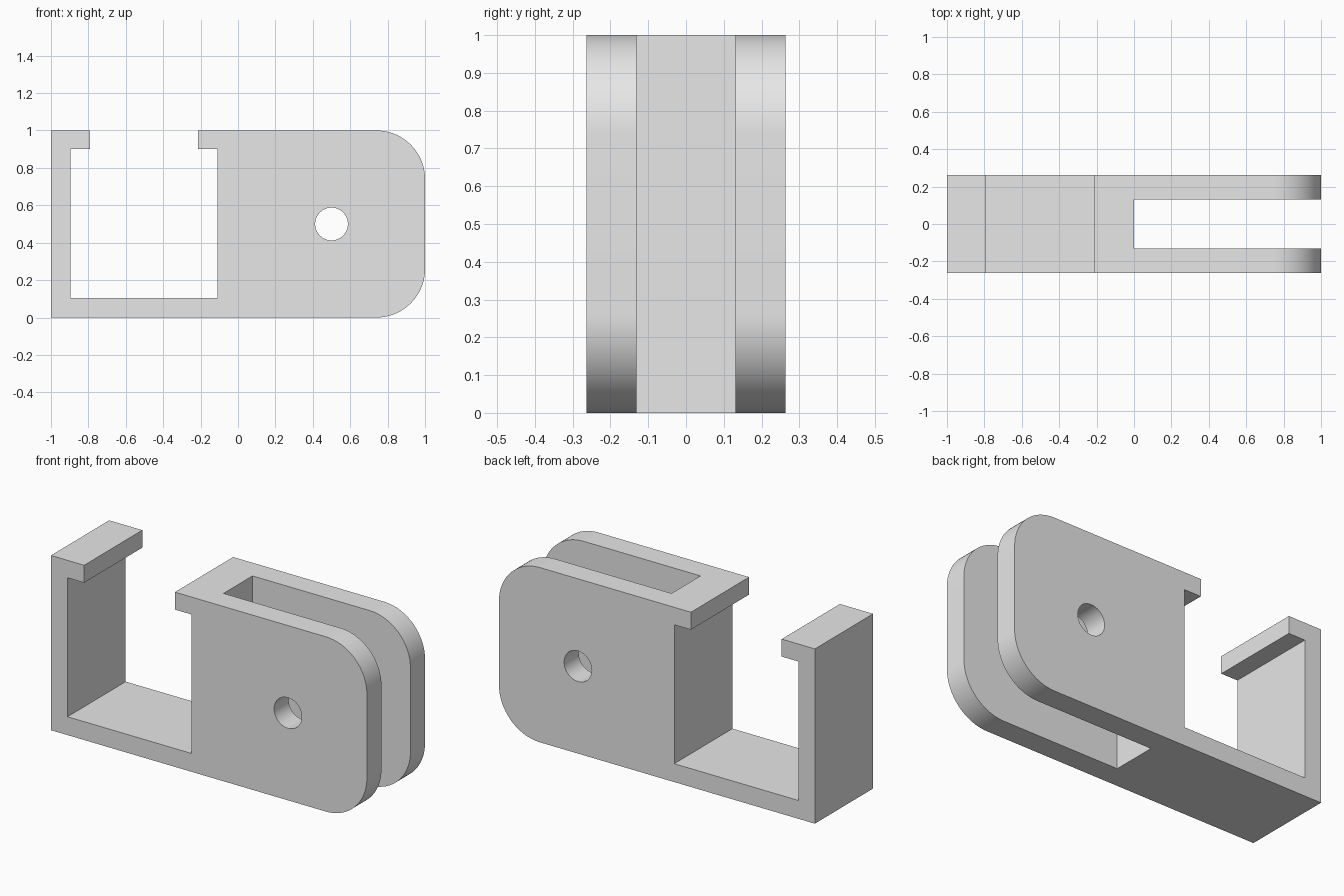
import bpy, bmesh, math
from mathutils import Matrix

cube = bpy.data.objects.get("Cube")
if cube:
    bpy.data.objects.remove(cube, do_unlink=True)

HALF_DEPTH = 0.263
SLOT_HALF = 0.131
RADIUS = 0.26

grey = bpy.data.materials.new("light_grey")
grey.use_nodes = True
grey.diffuse_color = (0.8, 0.8, 0.8, 1)
grey.node_tree.nodes["Principled BSDF"].inputs["Base Color"].default_value = (0.8, 0.8, 0.8, 1)


def make_object(name, bm):
    bmesh.ops.recalc_face_normals(bm, faces=bm.faces)
    mesh = bpy.data.meshes.new(name)
    bm.to_mesh(mesh)
    bm.free()
    mesh.materials.append(grey)
    obj = bpy.data.objects.new(name, mesh)
    bpy.context.collection.objects.link(obj)
    return obj


def prism(name, profile, half):
    """Extrude an x-z profile along y, from -half to half."""
    bm = bmesh.new()
    face = bm.faces.new([bm.verts.new((x, -half, z)) for x, z in profile])
    new = bmesh.ops.extrude_face_region(bm, geom=[face])["geom"]
    verts = [v for v in new if isinstance(v, bmesh.types.BMVert)]
    bmesh.ops.translate(bm, verts=verts, vec=(0, 2 * half, 0))
    return make_object(name, bm)


def arc(cx, cz, start, end, steps=24):
    angles = [math.radians(start + (end - start) * i / steps) for i in range(steps + 1)]
    return [(cx + RADIUS * math.cos(a), cz + RADIUS * math.sin(a)) for a in angles]


# Clip body: open hook on one end, rounded lug on the other
profile = [(-1, 0)]
profile += arc(1 - RADIUS, RADIUS, -90, 0)
profile += arc(1 - RADIUS, 1 - RADIUS, 0, 90)
profile += [(-0.215, 1), (-0.215, 0.9), (-0.11, 0.9), (-0.11, 0.105),
            (-0.895, 0.105), (-0.895, 0.9), (-0.79, 0.9), (-0.79, 1), (-1, 1)]
body = prism("clip_bracket", profile, HALF_DEPTH)

# Slot that splits the lug into two plates
slot = prism("slot_cutter", [(0, -0.2), (1.3, -0.2), (1.3, 1.2), (0, 1.2)], SLOT_HALF)

# Pin hole through both plates
bm = bmesh.new()
bmesh.ops.create_cone(bm, cap_ends=True, segments=64, radius1=0.0875, radius2=0.0875, depth=1,
                      matrix=Matrix.Translation((0.5, 0, 0.5)) @ Matrix.Rotation(math.pi / 2, 4, "X"))
hole = make_object("pin_hole_cutter", bm)

# Cut, then bake the result and drop the cutters
for cutter in (slot, hole):
    cutter.hide_render = True
    mod = body.modifiers.new(cutter.name, "BOOLEAN")
    mod.operation = "DIFFERENCE"
    mod.solver = "EXACT"
    mod.object = cutter
bpy.context.view_layer.update()
baked = bpy.data.meshes.new_from_object(body.evaluated_get(bpy.context.evaluated_depsgraph_get()))
body.modifiers.clear()
body.data = baked
baked.name = "clip_bracket"
for cutter in (slot, hole):
    bpy.data.objects.remove(cutter, do_unlink=True)

# Smooth the rounded corners and hole, keep the edges sharp
bpy.ops.object.select_all(action="DESELECT")
body.select_set(True)
bpy.context.view_layer.objects.active = body
bpy.ops.object.shade_smooth_by_angle(angle=math.radians(30))
